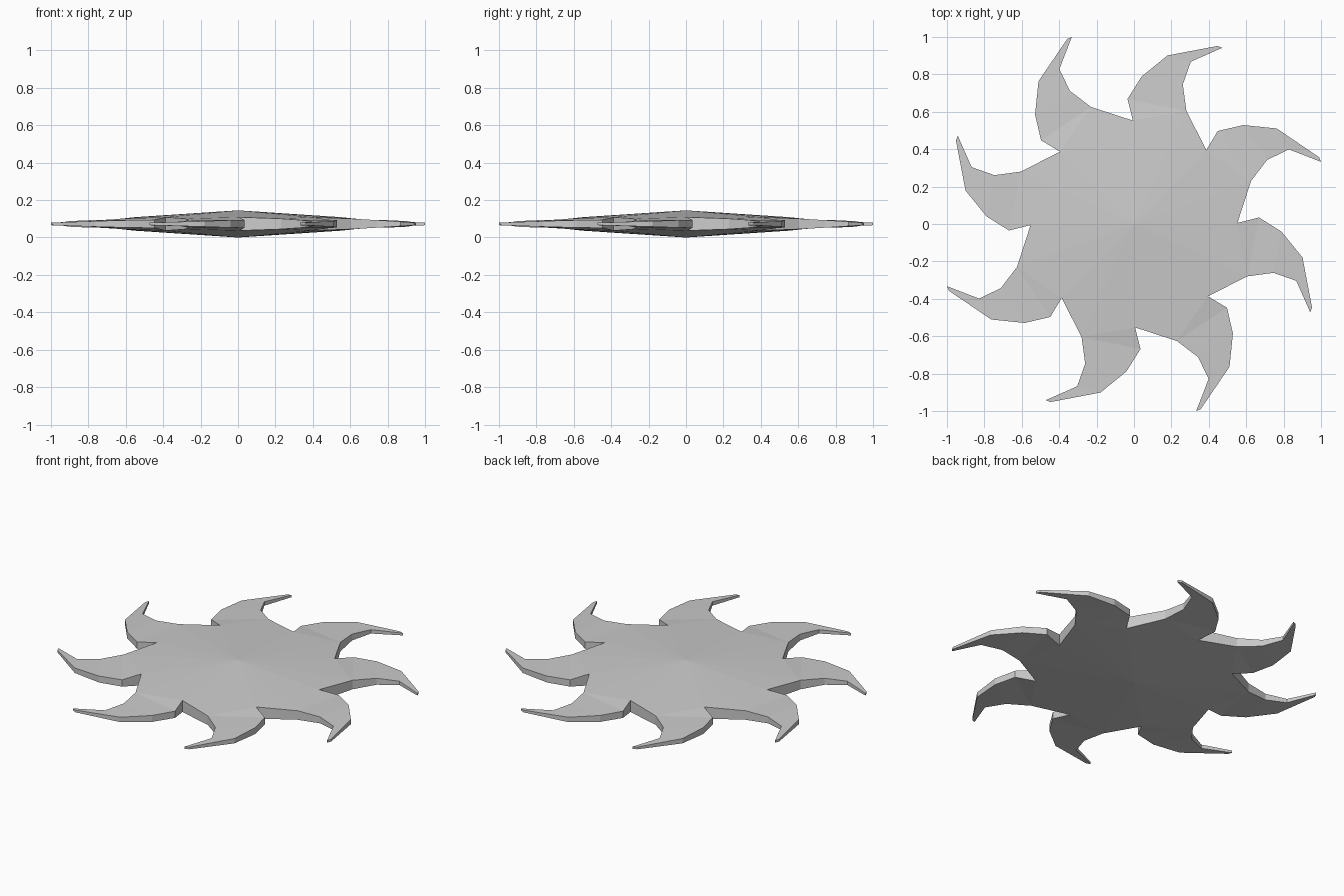
import bpy, bmesh
from math import pi, cos, sin

if "Cube" in bpy.data.objects:
    bpy.data.objects.remove(bpy.data.objects["Cube"])

BLADES = 8
MID = 0.0725  # mid-plane height, also half thickness at the centre

# One hooked blade: x, y, half thickness, from its notch round the tip
BLADE = [
    (-0.006, 0.553, 0.036), (-0.035, 0.668, 0.021), (0.040, 0.788, 0.020),
    (0.179, 0.901, 0.015), (0.447, 0.952, 0.007), (0.472, 0.942, 0.007),
    (0.304, 0.868, 0.012), (0.261, 0.746, 0.020), (0.280, 0.605, 0.028),
]
N = len(BLADE)

bm = bmesh.new()


def ring(side):
    """All outline vertices of the top (+1) or bottom (-1) surface."""
    verts = []
    for k in range(BLADES):
        c, s = cos(-2 * pi * k / BLADES), sin(-2 * pi * k / BLADES)
        for x, y, h in BLADE:
            verts.append(bm.verts.new((x * c - y * s, x * s + y * c, MID + side * h)))
    return verts


def surface(verts, side):
    """Hub fan plus a strip of faces along each blade."""
    centre = bm.verts.new((0, 0, MID + side * MID))
    for k in range(BLADES):
        b = verts[k * N:(k + 1) * N]
        next_notch = verts[((k + 1) * N) % len(verts)]
        bm.faces.new((centre, b[0], b[8]))
        bm.faces.new((centre, b[8], next_notch))
        bm.faces.new((b[0], b[1], b[8]))
        for i in range(1, 4):
            bm.faces.new((b[i], b[i + 1], b[8 - i], b[9 - i]))


top, bottom = ring(1), ring(-1)
surface(top, 1)
surface(bottom, -1)

# Edge walls
for i in range(len(top)):
    j = (i + 1) % len(top)
    bm.faces.new((top[i], top[j], bottom[j], bottom[i]))

bmesh.ops.recalc_face_normals(bm, faces=bm.faces)
mesh = bpy.data.meshes.new("throwing_star")
bm.to_mesh(mesh)
bm.free()
bpy.context.collection.objects.link(bpy.data.objects.new("throwing_star", mesh))
